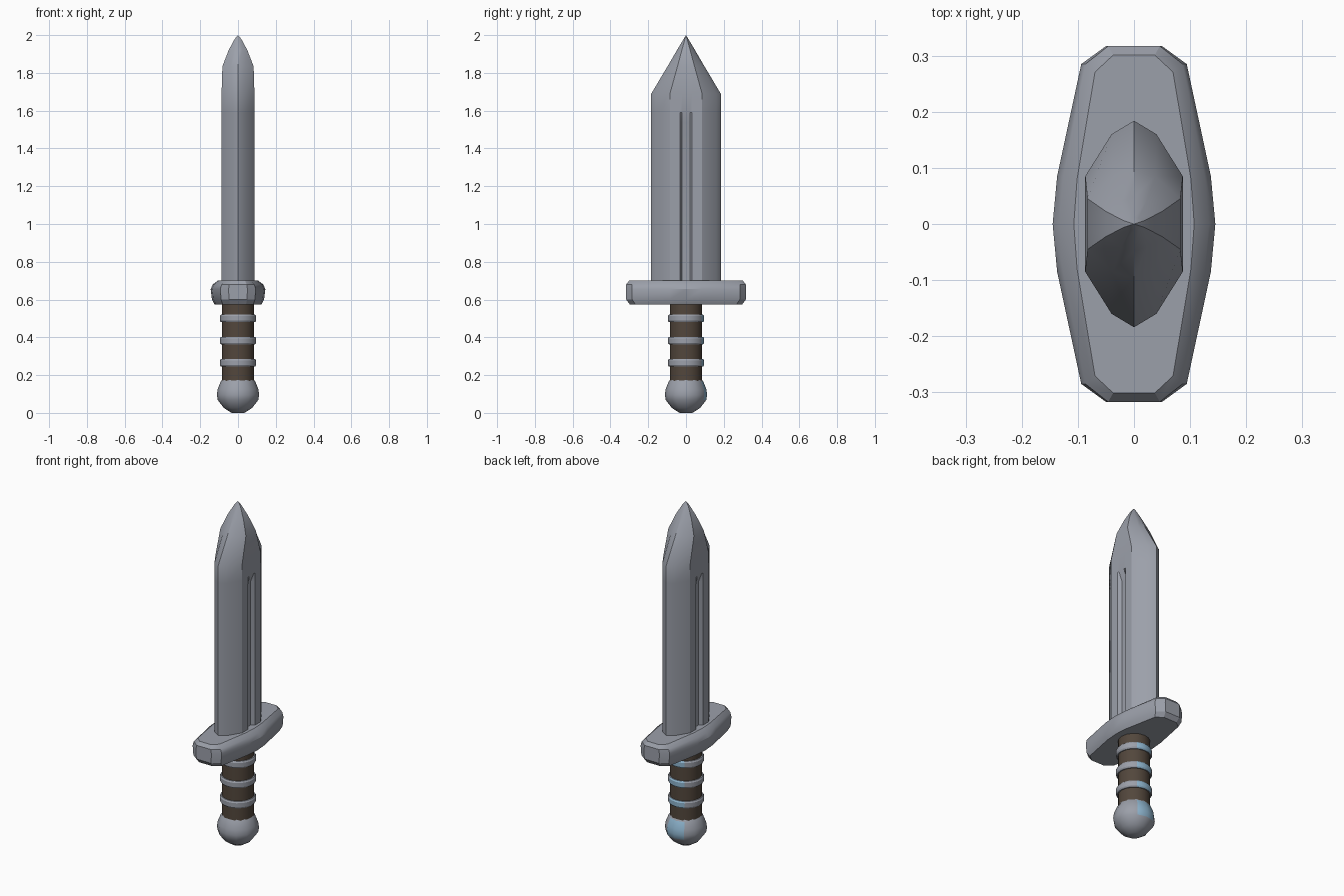
import bpy, bmesh, math

if "Cube" in bpy.data.objects:
    bpy.data.objects.remove(bpy.data.objects["Cube"])


def material(name, rgb):
    m = bpy.data.materials.new(name)
    m.diffuse_color = (*rgb, 1)
    m.use_nodes = True
    m.node_tree.nodes["Principled BSDF"].inputs["Base Color"].default_value = m.diffuse_color
    return m


STEEL = material("grey steel", (0.33, 0.35, 0.40))
BROWN = material("brown leather", (0.085, 0.062, 0.045))
BLUE = material("pale blue", (0.27, 0.46, 0.62))


def loft(name, rings, mats, angle=30, closed=False):
    """Skin a stack of equal-length rings; close it on itself or cap the ends."""
    bm = bmesh.new()
    vs = [[bm.verts.new(p) for p in r] for r in rings]
    n = len(vs[0])
    pairs = list(zip(vs, vs[1:]))
    if closed:
        pairs.append((vs[-1], vs[0]))
    for a, b in pairs:
        for i in range(n):
            j = (i + 1) % n
            bm.faces.new((a[i], a[j], b[j], b[i]))
    if not closed:
        bm.faces.new(vs[0][::-1])
        bm.faces.new(vs[-1])
    bmesh.ops.remove_doubles(bm, verts=bm.verts, dist=0.0005)
    bmesh.ops.recalc_face_normals(bm, faces=bm.faces)
    me = bpy.data.meshes.new(name)
    bm.to_mesh(me)
    bm.free()
    for m in mats:
        me.materials.append(m)
    ob = bpy.data.objects.new(name, me)
    bpy.context.collection.objects.link(ob)
    bpy.ops.object.select_all(action='DESELECT')
    ob.select_set(True)
    bpy.context.view_layer.objects.active = ob
    bpy.ops.object.shade_smooth_by_angle(angle=math.radians(angle))
    return ob


def mirrored(half):
    """Right half outline (from -y to +y) completed with its left half."""
    return half + [(-x, -y) for x, y in half]


def turned(profile, sides):
    return [[(r * math.cos(2 * math.pi * i / sides),
              r * math.sin(2 * math.pi * i / sides), z) for i in range(sides)]
            for r, z in profile]


# Blade: pointed section with a shallow fuller, tapering to the tip
def blade_ring(z, sx, sy, depth):
    half = [(0, -0.184), (0.04, -0.16), (0.087, -0.085), (0.087, -0.032),
            (0.087 - depth, -0.02), (0.087 - depth, 0.02), (0.087, 0.032),
            (0.087, 0.085), (0.04, 0.16)]
    return [(x * sx, y * sy, z) for x, y in mirrored(half)]


loft("blade", [blade_ring(*r) for r in (
    (0.68, 1, 1, 0.02), (1.54, 1, 1, 0.02), (1.59, 1, 1, 0), (1.69, 1, 1, 0),
    (1.835, 0.95, 0.53, 0), (1.92, 0.57, 0.26, 0), (1.98, 0.2, 0.065, 0),
    (2.0, 0.001, 0.001, 0))], [STEEL])

# Cross guard: chamfered, widest in the middle
guard = mirrored([(0.05, -0.317), (0.094, -0.285), (0.137, -0.085), (0.145, 0),
                  (0.137, 0.085), (0.094, 0.285), (0.05, 0.317)])
loft("cross_guard", [[(x * sx, y * sy, z) for x, y in guard] for z, sx, sy in (
    (0.575, 0.86, 0.94), (0.60, 0.95, 1), (0.655, 1, 1), (0.68, 0.92, 1),
    (0.70, 0.74, 0.95))], [STEEL])

# Leather grip
loft("grip", turned([(0.086, 0.15), (0.086, 0.6)], 16), [BROWN])

# Grip bands, with a blue tint on the back
for k, z in enumerate((0.265, 0.383, 0.5)):
    band = loft("grip_band_%d" % (k + 1), turned(
        [(0.08, z - 0.02), (0.091, z - 0.02), (0.096, z - 0.012),
         (0.096, z + 0.012), (0.091, z + 0.02), (0.08, z + 0.02)], 24),
        [STEEL, BLUE], closed=True)
    for p in band.data.polygons:
        c = p.center
        if c.y > 0.8 * math.hypot(c.x, c.y) and p.normal.y > 0.4:
            p.material_index = 1

# Pommel, with a small blue patch on the back
pommel = loft("pommel", turned(
    [(0.034, 0.0), (0.075, 0.026), (0.107, 0.068), (0.112, 0.095),
     (0.108, 0.125), (0.092, 0.165), (0.08, 0.182)], 12), [STEEL, BLUE], 35)
for p in pommel.data.polygons:
    if p.normal.y > 0.9 and 0.07 < p.center.z < 0.15:
        p.material_index = 1
